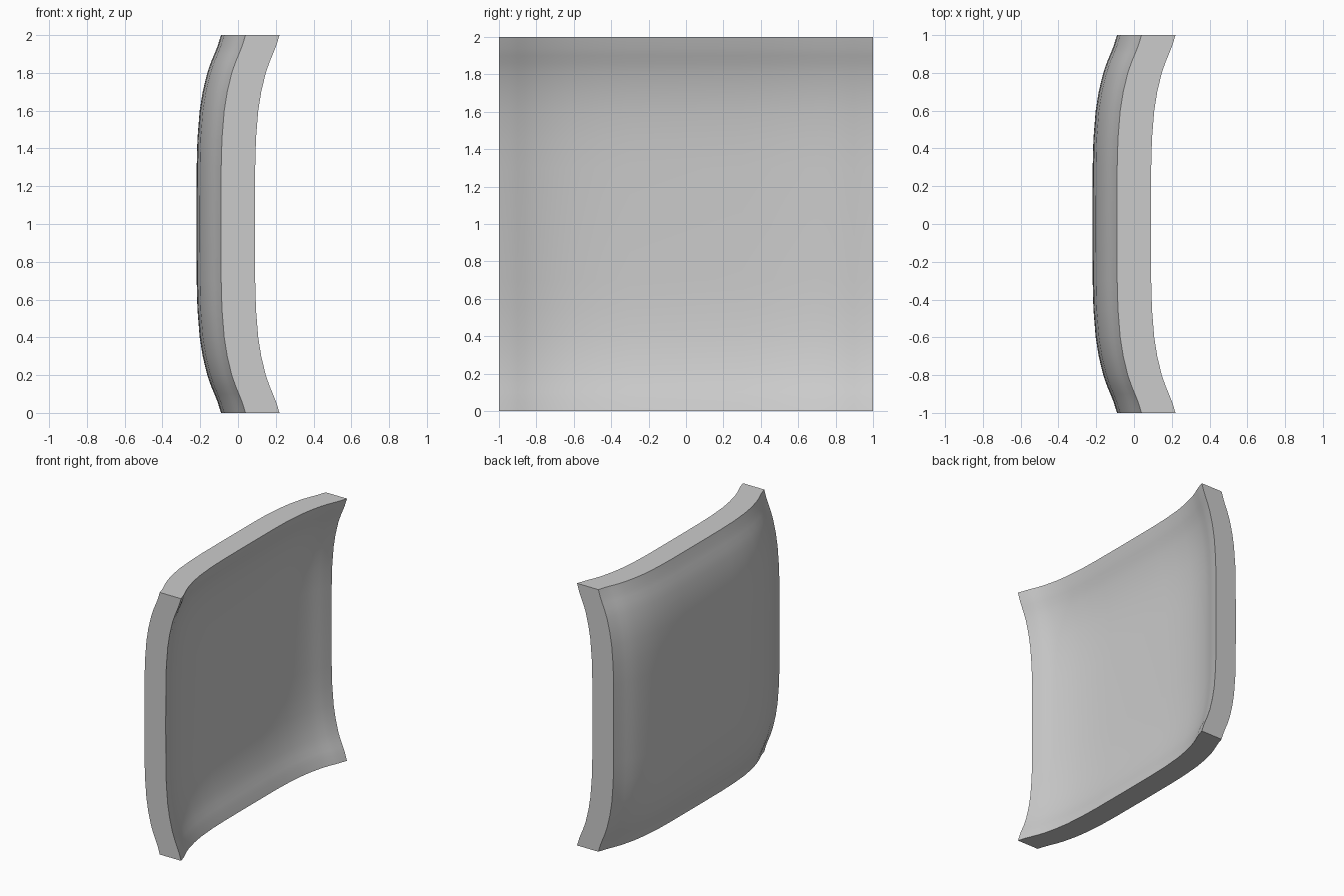
import bpy
import bmesh
import math

old = bpy.data.objects.get("Cube")
if old:
    bpy.data.objects.remove(old, do_unlink=True)

THICKNESS = 0.18
# Half profile of the dish: distance from the middle, rise toward the rim
PROFILE = [(0, 0), (0.3, 0.001), (0.45, 0.005), (0.6, 0.017), (0.7, 0.033),
           (0.8, 0.057), (0.86, 0.078), (0.9, 0.095), (0.94, 0.111), (1, 0.13)]
full = [(-d, r) for d, r in reversed(PROFILE[1:])] + PROFILE

grey = bpy.data.materials.new("light grey")
grey.use_nodes = True
colour = (0.6, 0.6, 0.6, 1)
grey.diffuse_color = colour
grey.node_tree.nodes["Principled BSDF"].inputs["Base Color"].default_value = colour

# Outer skin: the same profile swept along both directions
bm = bmesh.new()
rows = [[bm.verts.new((ry + rz - 0.22, y, z + 1)) for y, ry in full] for z, rz in full]
for low, high in zip(rows, rows[1:]):
    for i in range(len(full) - 1):
        bm.faces.new((low[i], high[i], high[i + 1], low[i + 1]))

# Thicken straight toward +x so that the four edges stay flat
result = bmesh.ops.extrude_face_region(bm, geom=bm.faces[:], use_keep_orig=True)
moved = [g for g in result["geom"] if isinstance(g, bmesh.types.BMVert)]
bmesh.ops.translate(bm, verts=moved, vec=(THICKNESS, 0, 0))
bmesh.ops.recalc_face_normals(bm, faces=bm.faces[:])

mesh = bpy.data.meshes.new("dished_panel")
bm.to_mesh(mesh)
bm.free()
mesh.materials.append(grey)
panel = bpy.data.objects.new("dished_panel", mesh)
bpy.context.collection.objects.link(panel)

# Smooth dish faces with crisp rim edges
bpy.ops.object.select_all(action="DESELECT")
panel.select_set(True)
bpy.context.view_layer.objects.active = panel
bpy.ops.object.shade_smooth_by_angle(angle=math.radians(35))
